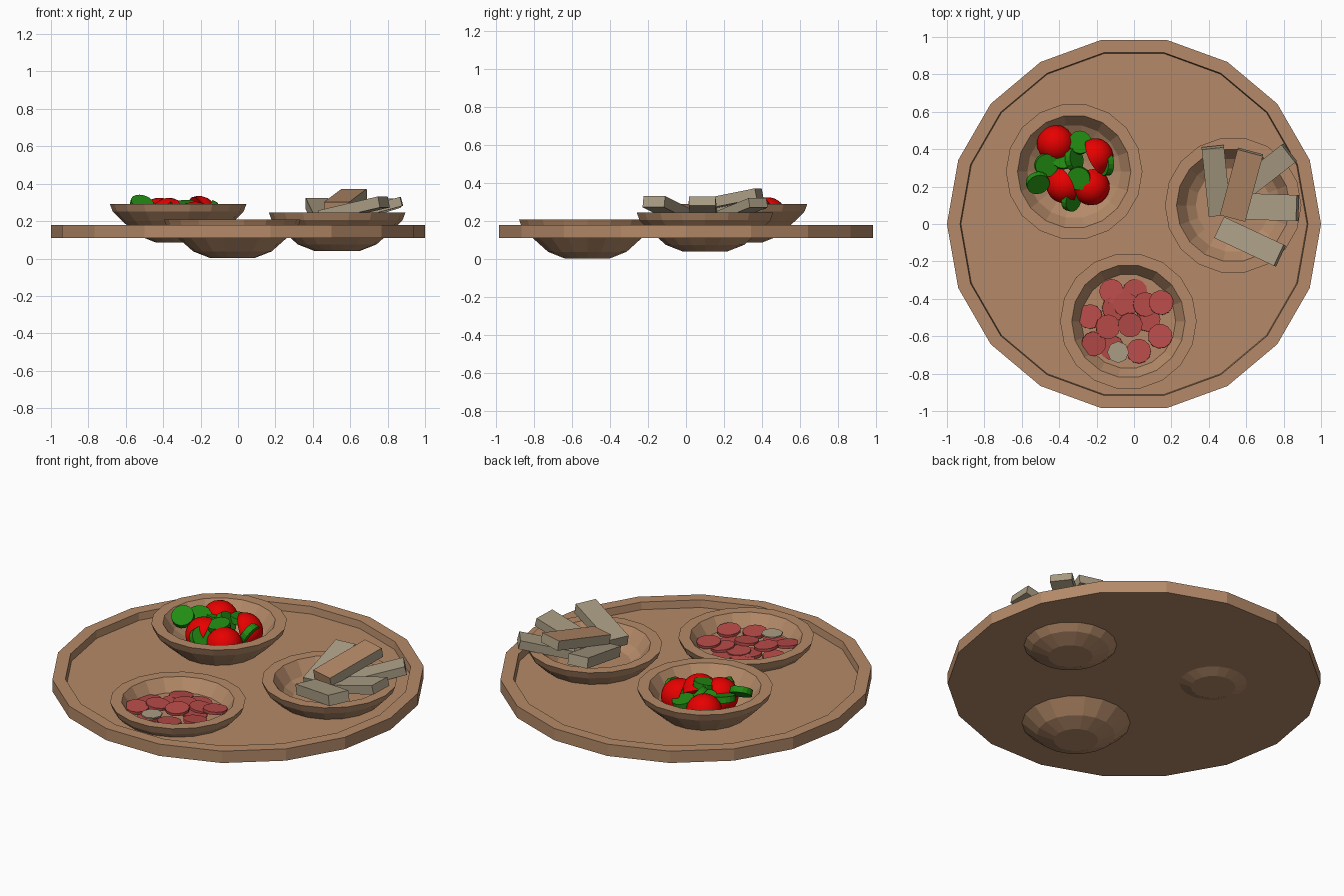
import bpy, bmesh, math, random
from mathutils import Matrix, Vector, Euler

if "Cube" in bpy.data.objects:
    bpy.data.objects.remove(bpy.data.objects["Cube"])

random.seed(4)


def material(name, rgb):
    m = bpy.data.materials.new(name)
    m.diffuse_color = (*rgb, 1)
    m.use_nodes = True
    m.node_tree.nodes["Principled BSDF"].inputs["Base Color"].default_value = m.diffuse_color
    return m


WOOD = material("warm wood", (0.46, 0.255, 0.14))
BREAD = material("beige bread", (0.40, 0.335, 0.23))
RED = material("tomato red", (0.80, 0.0, 0.0))
GREEN = material("cucumber green", (0.016, 0.26, 0.006))
MEAT = material("pink meat", (0.47, 0.07, 0.065))


def finish(name, bm, mats, loc=(0, 0, 0), rot=(0, 0, 0)):
    bmesh.ops.recalc_face_normals(bm, faces=bm.faces)
    me = bpy.data.meshes.new(name)
    bm.to_mesh(me)
    bm.free()
    for m in mats:
        me.materials.append(m)
    ob = bpy.data.objects.new(name, me)
    ob.location = loc
    ob.rotation_euler = [math.radians(a) for a in rot]
    bpy.context.collection.objects.link(ob)
    return ob


def lathe(name, profile, sides, mat, loc=(0, 0, 0)):
    """Turn an (r, z) profile; the first and last rings are capped."""
    bm = bmesh.new()
    rings = []
    for r, z in profile:
        rings.append([bm.verts.new((r * math.cos(math.tau * i / sides),
                                    r * math.sin(math.tau * i / sides), z))
                      for i in range(sides)])
    for a, b in zip(rings, rings[1:]):
        for i in range(sides):
            j = (i + 1) % sides
            bm.faces.new((a[i], a[j], b[j], b[i]))
    bm.faces.new(rings[0])
    bm.faces.new(rings[-1])
    return finish(name, bm, [mat], loc)


def disc(name, r, h, sides, mat, loc, rot):
    bm = bmesh.new()
    bmesh.ops.create_cone(bm, cap_ends=True, segments=sides,
                          radius1=r, radius2=r, depth=h)
    return finish(name, bm, [mat], loc, rot)


def half_ball(name, r, loc, rot):
    bm = bmesh.new()
    bmesh.ops.create_uvsphere(bm, u_segments=20, v_segments=12, radius=r)
    geom = bm.verts[:] + bm.edges[:] + bm.faces[:]
    bmesh.ops.bisect_plane(bm, geom=geom, plane_co=(0, 0, 0),
                           plane_no=(0, 0, -1), clear_outer=True)
    bmesh.ops.holes_fill(bm, edges=[e for e in bm.edges if e.is_boundary], sides=0)
    ob = finish(name, bm, [RED], loc, rot)
    for p in ob.data.polygons:
        p.use_smooth = len(p.vertices) < 6
    return ob


def stick(name, size, loc, tilt, turn, crust=False):
    bm = bmesh.new()
    bmesh.ops.create_cube(bm, size=1)
    bmesh.ops.scale(bm, vec=size, verts=bm.verts)
    ob = finish(name, bm, [BREAD, WOOD], loc)
    # lift the far (+x) end, then swing about the vertical
    m = (Matrix.Rotation(math.radians(turn), 3, 'Z')
         @ Matrix.Rotation(math.radians(-tilt), 3, 'Y'))
    ob.rotation_euler = m.to_euler()
    if crust:
        for p in ob.data.polygons:
            if p.normal.z > 0.5 or p.normal.x < -0.5:
                p.material_index = 1
    return ob


# Round tray with raised rim
lathe("tray", [(1.0, 0.11), (1.0, 0.18), (0.93, 0.18), (0.925, 0.137)], 18, WOOD)

# Three bowls set into the tray
bowl = [(0.12, 0), (0.21, 0.035), (0.30, 0.115), (0.35, 0.165), (0.365, 0.205),
        (0.303, 0.205), (0.25, 0.13), (0.17, 0.078), (0.08, 0.055)]
for name, loc in (("salad_bowl", (-0.32, 0.28, 0.086)),
                  ("bread_bowl", (0.53, 0.10, 0.04)),
                  ("meat_bowl", (-0.03, -0.52, 0.003))):
    lathe(name, bowl, 18, WOOD, loc)

# Tomato halves
for i, (loc, rot) in enumerate([
        ((-0.42, 0.43, 0.225), (-15, -15, 0)),
        ((-0.21, 0.36, 0.235), (0, 70, 25)),
        ((-0.37, 0.21, 0.225), (0, -65, 25)),
        ((-0.23, 0.20, 0.205), (20, 25, 0))]):
    half_ball(f"tomato_half_{i + 1}", 0.1, loc, rot)

# Cucumber slices
for i, (loc, rot) in enumerate([
        ((-0.47, 0.315, 0.275), (10, 12, 0)),
        ((-0.515, 0.22, 0.29), (35, 15, 0)),
        ((-0.29, 0.435, 0.255), (-10, 8, 0)),
        ((-0.295, 0.245, 0.285), (10, -5, 0)),
        ((-0.38, 0.355, 0.265), (-12, 0, 0)),
        ((-0.15, 0.32, 0.25), (0, -62, 0)),
        ((-0.335, 0.13, 0.245), (0, 50, -15)),
        ((-0.32, 0.345, 0.26), (0, 55, 10))]):
    disc(f"cucumber_slice_{i + 1}", 0.062, 0.034, 16, GREEN, loc, rot)

# Bread sticks leaning on the bowl rim
stick("bread_stick_1", (0.37, 0.12, 0.06), (0.44, 0.23, 0.255), 12, 96)
stick("bread_stick_2", (0.37, 0.14, 0.055), (0.575, 0.21, 0.31), 11, 75, True)
stick("bread_stick_3", (0.31, 0.14, 0.05), (0.725, 0.09, 0.265), 15, -2)
stick("bread_stick_4", (0.30, 0.12, 0.05), (0.715, 0.29, 0.26), 14, 38)
stick("bread_stick_5", (0.36, 0.125, 0.06), (0.62, -0.095, 0.265), 12, -25)

# Overlapping meat slices
spots = [(-0.12, -0.36), (0.005, -0.36), (0.145, -0.42), (-0.235, -0.495),
         (-0.215, -0.64), (-0.105, -0.45), (0.14, -0.60), (0.025, -0.68),
         (-0.02, -0.54), (-0.14, -0.55), (-0.045, -0.43), (0.075, -0.51),
         (-0.12, -0.66), (0.06, -0.43)]
for i, (x, y) in enumerate(spots):
    disc(f"meat_slice_{i + 1}", 0.066, 0.016, 12, MEAT,
         (x, y, random.uniform(0.14, 0.17)),
         (random.uniform(-8, 8), random.uniform(-8, 8), random.uniform(0, 30)))

# Beige fat patch on one slice
disc("fat_patch", 0.058, 0.008, 8, BREAD, (-0.085, -0.685, 0.174), (0, 0, 0))
